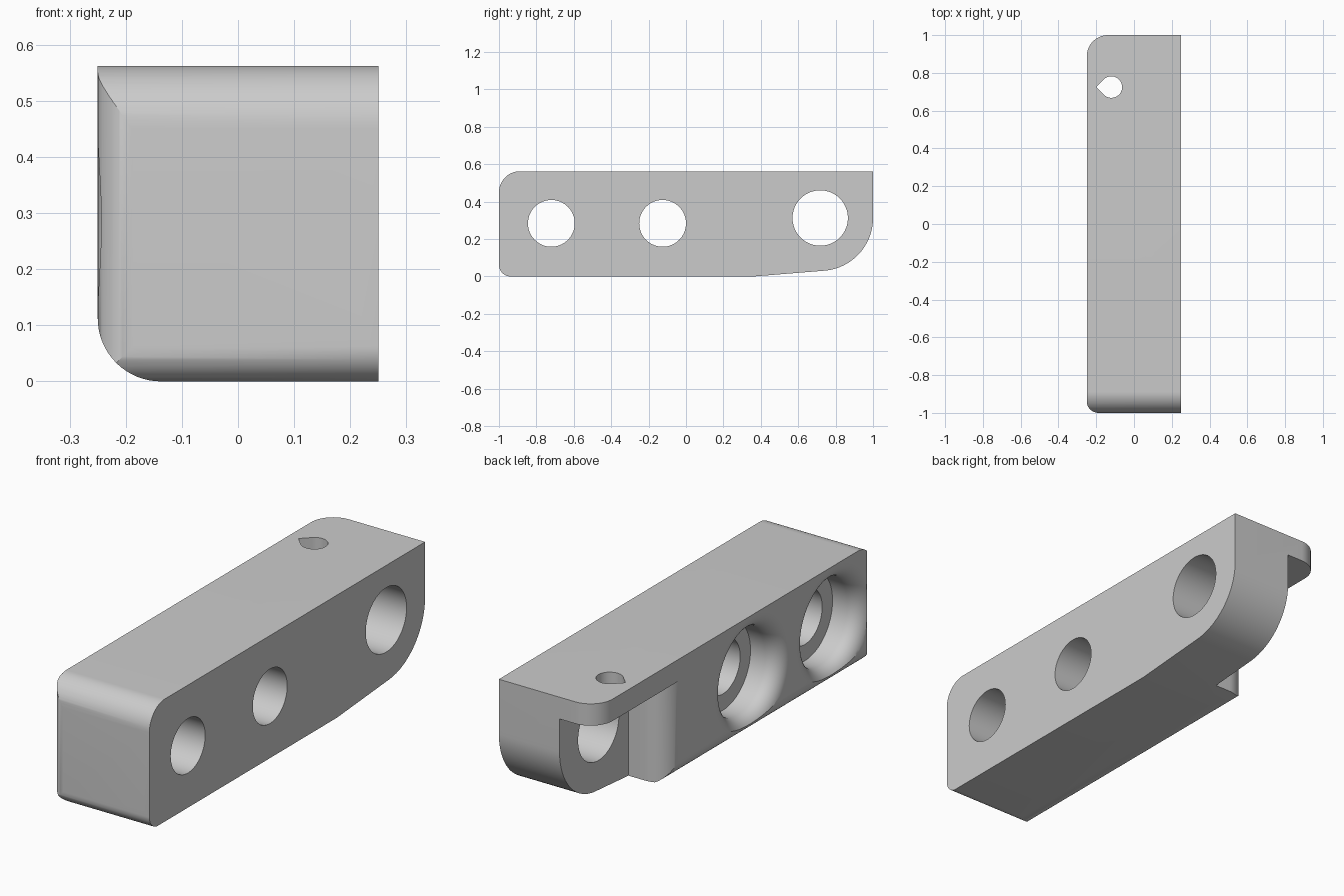
import bpy, bmesh
from math import sin, cos, pi, radians, sqrt
from mathutils import Vector

if "Cube" in bpy.data.objects:
    bpy.data.objects.remove(bpy.data.objects["Cube"], do_unlink=True)

W, L, H = 0.25, 1.0, 0.5625          # half width, half length, height
BIG, SMALL = 0.1125, 0.0625          # edge radii
SHELF, WEB, WALL = 0.4625, -0.058, 0.5

grey = bpy.data.materials.new("plain_grey")
grey.use_nodes = True
grey.diffuse_color = (0.6, 0.6, 0.6, 1)
grey.node_tree.nodes["Principled BSDF"].inputs["Base Color"].default_value = (0.6, 0.6, 0.6, 1)


def arc(cx, cy, r, a0, a1, n=16):
    angles = [radians(a0 + (a1 - a0) * i / n) for i in range(n + 1)]
    return [(cx + r * cos(a), cy + r * sin(a)) for a in angles]


def finish(name, bm):
    bmesh.ops.recalc_face_normals(bm, faces=bm.faces)
    mesh = bpy.data.meshes.new(name)
    bm.to_mesh(mesh)
    bm.free()
    mesh.materials.append(grey)
    obj = bpy.data.objects.new(name, mesh)
    bpy.context.collection.objects.link(obj)
    return obj


def prism(name, points, axis, lo, hi):
    """Extrude a 2D outline along the given axis."""
    place = {"x": lambda p, t: (t, p[0], p[1]),
             "y": lambda p, t: (p[0], t, p[1]),
             "z": lambda p, t: (p[0], p[1], t)}[axis]
    bm = bmesh.new()
    face = bm.faces.new([bm.verts.new(place(p, lo)) for p in points])
    out = bmesh.ops.extrude_face_region(bm, geom=[face])
    shift = Vector(place((0, 0), hi - lo))
    bmesh.ops.translate(bm, vec=shift,
                        verts=[g for g in out["geom"] if isinstance(g, bmesh.types.BMVert)])
    return finish(name, bm)


def lathe(name, profile, cy, cz, n=64):
    """Closed solid turned about an axis parallel to x; profile is (x, radius)."""
    bm = bmesh.new()
    rings = [[bm.verts.new((x, cy + r * cos(2 * pi * i / n), cz + r * sin(2 * pi * i / n)))
              for i in range(n)] for x, r in profile]
    for a, b in zip(rings, rings[1:]):
        for i in range(n):
            j = (i + 1) % n
            bm.faces.new((a[i], a[j], b[j], b[i]))
    bm.faces.new(rings[0])
    bm.faces.new(rings[-1])
    return finish(name, bm)


def combine(body, tool, operation):
    mod = body.modifiers.new(tool.name, "BOOLEAN")
    mod.operation, mod.solver, mod.object = operation, "EXACT", tool
    bpy.context.view_layer.objects.active = body
    bpy.ops.object.modifier_apply(modifier=mod.name)
    bpy.data.objects.remove(tool, do_unlink=True)


# Side outline: rounded front, gently rising underside, round heel around the big hole
heel_y, heel_z = 0.7175, 0.3125
side = (arc(-L + BIG, H - BIG, BIG, 90, 180)
        + arc(-L + SMALL, SMALL, SMALL, 180, 270)
        + [(0.36, 0)]
        + arc(heel_y, heel_z, L - heel_y, -85.3, 0, 24)
        + [(L, H)])
body = prism("bracket_block", side, "x", -W, W)

# Plan outline rounds the two right-hand vertical edges
plan = (arc(-W + SMALL, -L + SMALL, SMALL, 270, 180)
        + arc(-W + BIG, L - BIG, BIG, 180, 90)
        + [(W + 0.1, L), (W + 0.1, -L)])
combine(body, prism("plan_tool", plan, "z", -0.1, H + 0.1), "INTERSECT")

# End outline rounds the lower right long edge
end = (arc(-W + BIG, BIG, BIG, 180, 270)
       + [(W + 0.1, 0), (W + 0.1, H + 0.1), (-W, H + 0.1)])
combine(body, prism("end_tool", end, "y", -L - 0.1, L + 0.1), "INTERSECT")

# Rear recess beneath the shelf, with a rounded wall corner
recess = ([(WEB, WALL)]
          + arc(-W + BIG, WALL - BIG, BIG, 90, 180)
          + [(-W - 0.1, WALL - BIG), (-W - 0.1, L + 0.1), (WEB, L + 0.1)])
combine(body, prism("recess_tool", recess, "z", -0.1, SHELF), "DIFFERENCE")

# Two bolt holes with counterbores whose mouths are rounded
bore, lip, depth = 0.2, 0.075, 0.15
mouth = [(-W + lip - lip * sin(a), bore + lip - lip * cos(a))
         for a in (pi / 2 * i / 12 for i in range(13))]
bolt = ([(W + 0.1, 0.125), (-W + depth, 0.125), (-W + depth, bore)]
        + mouth + [(-W - 0.1, bore + lip)])
for y in (-0.72, -0.125):
    combine(body, lathe("bolt_tool", bolt, y, 0.284), "DIFFERENCE")

# Large plain hole through the heel
combine(body, lathe("heel_tool", [(W + 0.1, 0.148), (-W - 0.1, 0.148)], heel_y, heel_z),
        "DIFFERENCE")

# Teardrop hole through the shelf
r = 0.057
drop = arc(-0.12, 0.725, r, -135, 135, 36) + [(-0.12 - r * sqrt(2), 0.725)]
combine(body, prism("drop_tool", drop, "z", SHELF - 0.1, H + 0.1), "DIFFERENCE")

bpy.ops.object.select_all(action="DESELECT")
body.select_set(True)
bpy.context.view_layer.objects.active = body
bpy.ops.object.shade_smooth_by_angle(angle=radians(25))
